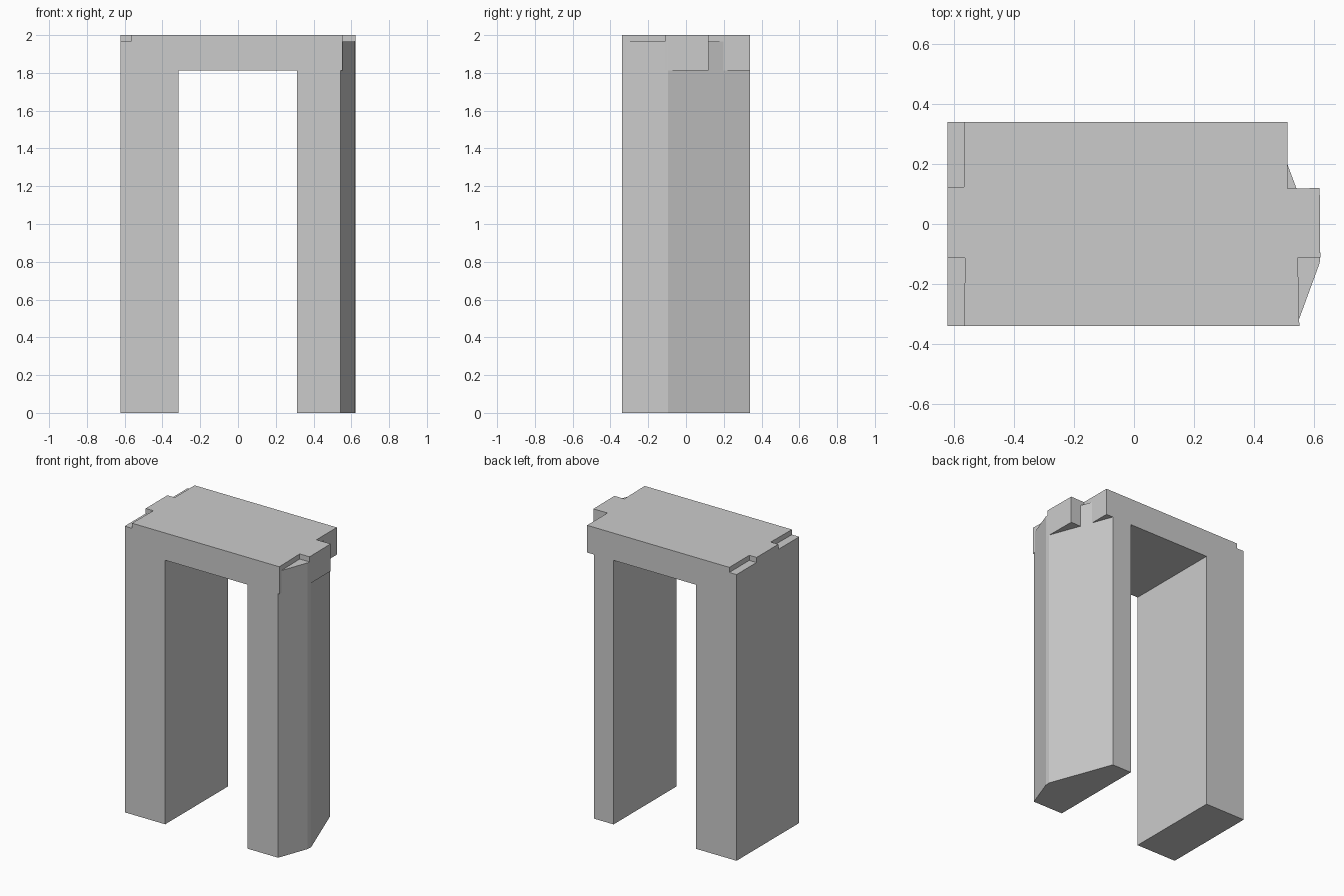
import bpy, bmesh

if "Cube" in bpy.data.objects:
    bpy.data.objects.remove(bpy.data.objects["Cube"])


def prism(name, outline, z0, z1):
    """Extrude a plan outline vertically from z0 to z1."""
    bm = bmesh.new()
    base = bm.faces.new([bm.verts.new((x, y, z0)) for x, y in outline])
    top = bmesh.ops.extrude_face_region(bm, geom=[base])["geom"]
    bmesh.ops.translate(bm, vec=(0, 0, z1 - z0),
                        verts=[v for v in top if isinstance(v, bmesh.types.BMVert)])
    bmesh.ops.recalc_face_normals(bm, faces=bm.faces)
    mesh = bpy.data.meshes.new(name)
    bm.to_mesh(mesh)
    bm.free()
    ob = bpy.data.objects.new(name, mesh)
    bpy.context.collection.objects.link(ob)
    return ob


D = 0.34          # half depth
POST_TOP = 1.965  # posts stop just under the lintel's top face

# left post: plain rectangular slab
left_post = prism("left_post", [(-0.622, -D), (-0.315, -D), (-0.315, D), (-0.622, D)],
                  0, POST_TOP)

# right post: outer side tapers toward front and back
right_post = prism("right_post", [(0.312, -D), (0.543, -D), (0.62, -0.13),
                                  (0.622, -0.095), (0.46, D), (0.312, D)], 0, POST_TOP)

# lintel: notched at all four corners, leaving an end tab on each side
lintel = prism("stone_archway", [
    (-0.567, -D), (0.552, -D), (0.547, -0.112), (0.622, -0.112),
    (0.62, 0.12), (0.513, 0.118), (0.513, D), (-0.567, D),
    (-0.567, 0.123), (-0.622, 0.123), (-0.622, -0.113), (-0.564, -0.113)], 1.813, 2.0)

# fuse the posts into the lintel as one clean solid
bpy.context.view_layer.objects.active = lintel
for post in (left_post, right_post):
    mod = lintel.modifiers.new("fuse", 'BOOLEAN')
    mod.operation = 'UNION'
    mod.solver = 'EXACT'
    mod.object = post
    bpy.ops.object.modifier_apply(modifier=mod.name)
    bpy.data.objects.remove(post, do_unlink=True)
